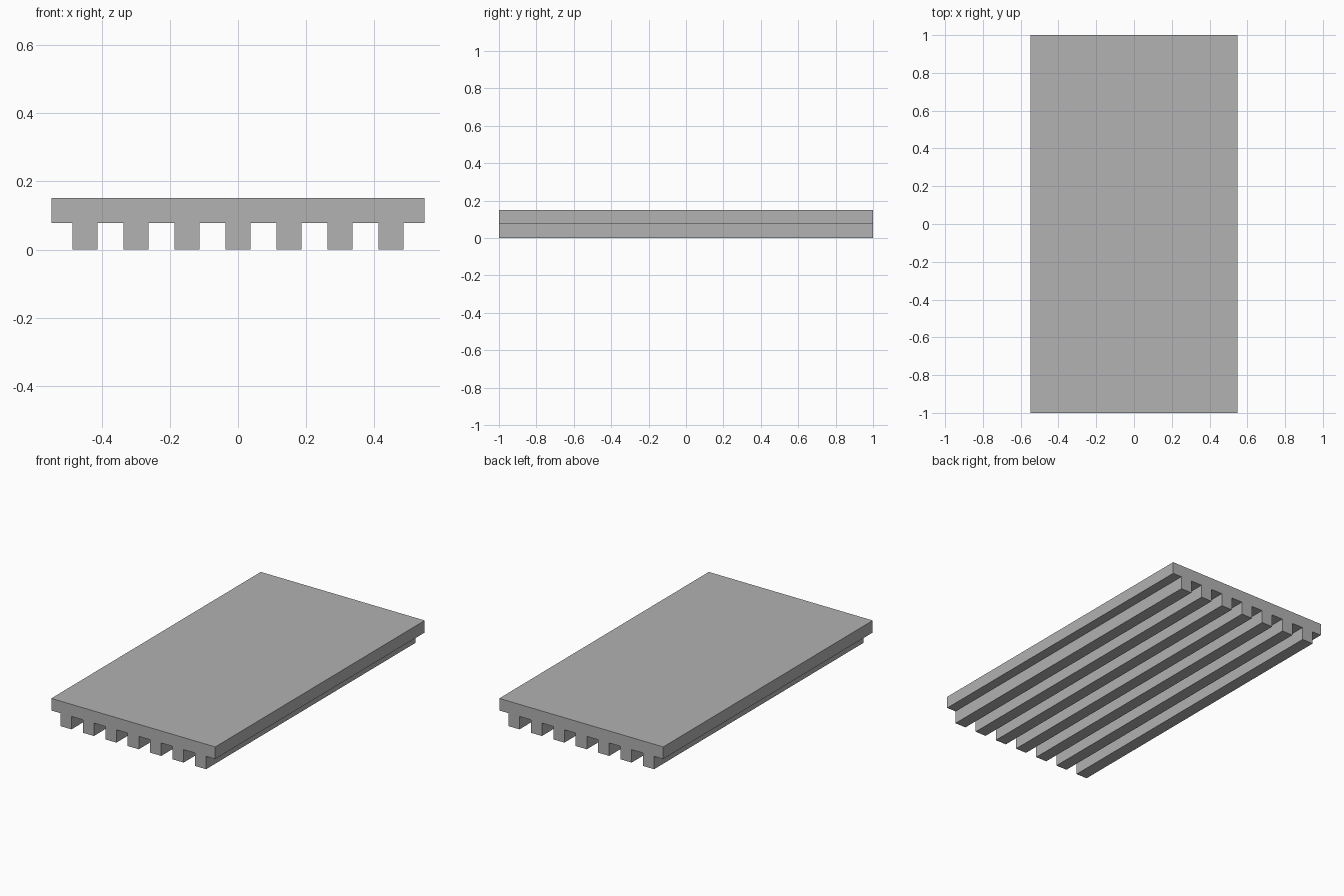
import bpy
import bmesh

cube = bpy.data.objects.get("Cube")
if cube:
    bpy.data.objects.remove(cube, do_unlink=True)

# Overall sizes
HALF_WIDTH, HALF_LENGTH = 0.548, 1.0
RIB_HEIGHT, TOP = 0.078, 0.151
RIB_COUNT, RIB_PITCH, RIB_HALF = 7, 0.15, 0.037

# Plain grey material
grey = bpy.data.materials.new("plain_grey")
grey.use_nodes = True
colour = (0.445, 0.445, 0.445, 1.0)
grey.diffuse_color = colour
grey.node_tree.nodes["Principled BSDF"].inputs["Base Color"].default_value = colour

# Comb-shaped end profile: slab edge on top, ribs along the underside
profile = [(HALF_WIDTH, RIB_HEIGHT), (HALF_WIDTH, TOP),
           (-HALF_WIDTH, TOP), (-HALF_WIDTH, RIB_HEIGHT)]
for i in range(RIB_COUNT):
    x = (i - (RIB_COUNT - 1) / 2) * RIB_PITCH
    profile += [(x - RIB_HALF, RIB_HEIGHT), (x - RIB_HALF, 0),
                (x + RIB_HALF, 0), (x + RIB_HALF, RIB_HEIGHT)]

# Extrude the profile from front to back
bm = bmesh.new()
end = bm.faces.new([bm.verts.new((x, -HALF_LENGTH, z)) for x, z in profile])
result = bmesh.ops.extrude_face_region(bm, geom=[end], use_keep_orig=True)
moved = [v for v in result["geom"] if isinstance(v, bmesh.types.BMVert)]
bmesh.ops.translate(bm, verts=moved, vec=(0, 2 * HALF_LENGTH, 0))
bmesh.ops.recalc_face_normals(bm, faces=bm.faces)

mesh = bpy.data.meshes.new("ribbed_panel")
bm.to_mesh(mesh)
bm.free()
mesh.materials.append(grey)
panel = bpy.data.objects.new("ribbed_panel", mesh)
bpy.context.collection.objects.link(panel)
